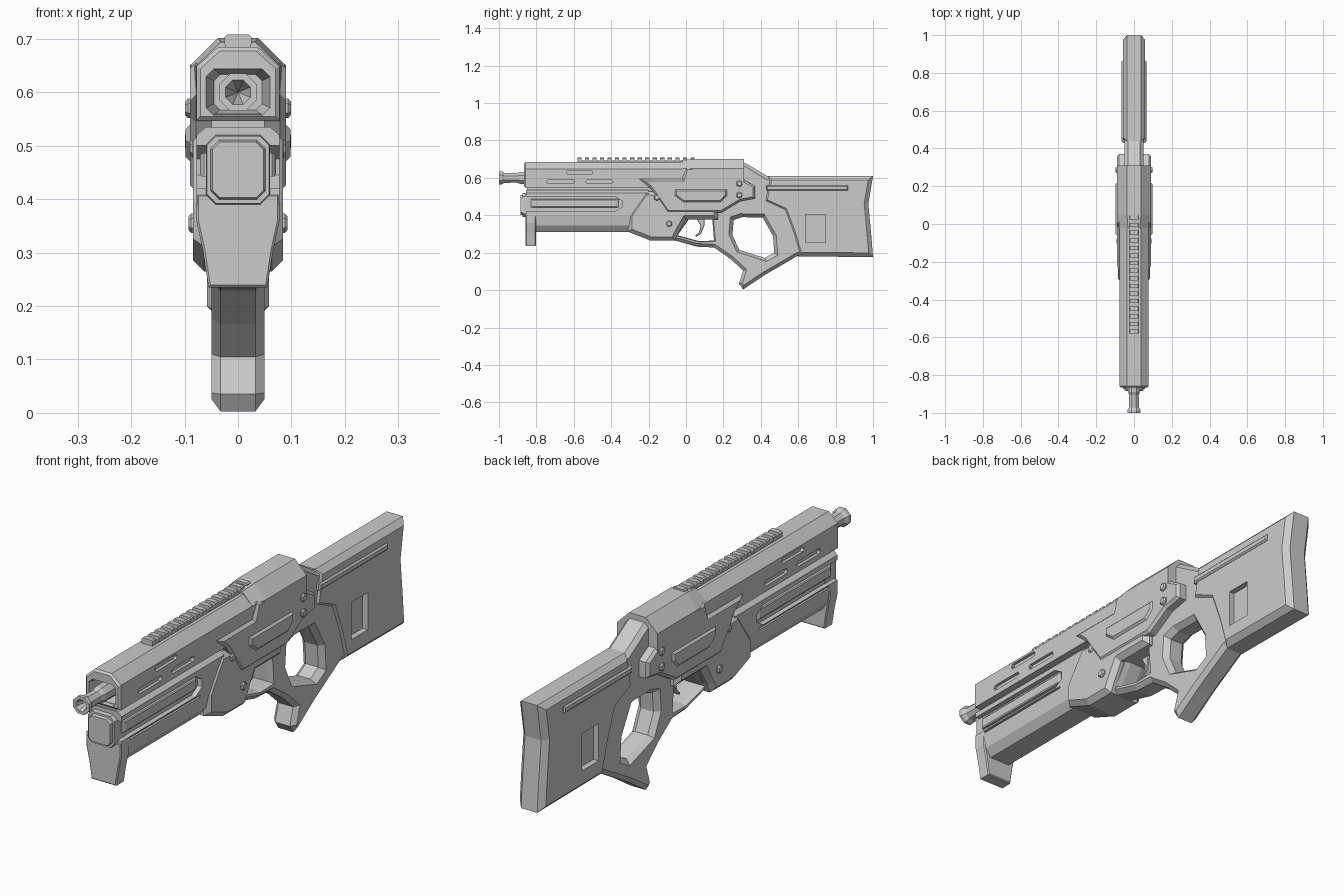
import bpy, bmesh, math


def finish(name, bm):
    bmesh.ops.recalc_face_normals(bm, faces=bm.faces[:])
    me = bpy.data.meshes.new(name)
    bm.to_mesh(me)
    bm.free()
    ob = bpy.data.objects.new(name, me)
    bpy.context.collection.objects.link(ob)
    return ob


def loft(name, pts, axis, sections, bevel=0):
    """Stack scaled copies of a profile along x (points are y,z) or y (points are x,z)."""
    ca = (min(p[0] for p in pts) + max(p[0] for p in pts)) / 2
    cb = (min(p[1] for p in pts) + max(p[1] for p in pts)) / 2
    bm = bmesh.new()
    rings = []
    for pos, s in sections:
        ring = []
        for a, b in pts:
            u, z = ca + (a - ca) * s, cb + (b - cb) * s
            ring.append(bm.verts.new((pos, u, z) if axis == 'x' else (u, pos, z)))
        rings.append(ring)
    n = len(pts)
    for r, q in zip(rings, rings[1:]):
        for i in range(n):
            bm.faces.new((r[i], r[(i + 1) % n], q[(i + 1) % n], q[i]))
    caps = [bm.faces.new(rings[0]), bm.faces.new(rings[-1])]
    bmesh.ops.recalc_face_normals(bm, faces=bm.faces[:])
    if bevel:
        edges = [e for f in caps for e in f.edges]
        bmesh.ops.bevel(bm, geom=edges, offset=bevel, offset_type='OFFSET',
                        segments=1, affect='EDGES', clamp_overlap=True)
    return finish(name, bm)


def slab(name, pts, half, bevel=0):
    return loft(name, pts, 'x', [(-half, 1), (half, 1)], bevel)


def bar(name, half_section, y0, y1, bevel=0):
    pts = half_section + [(-x, z) for x, z in reversed(half_section)]
    return loft(name, pts, 'y', [(y0, 1), (y1, 1)], bevel)


def lathe(name, pts, z, sides=8):
    bm = bmesh.new()
    rings = []
    for r, y in pts:
        if r == 0:
            rings.append([bm.verts.new((0, y, z))] * sides)
        else:
            rings.append([bm.verts.new((r * math.cos(t), y, z + r * math.sin(t)))
                          for t in [math.tau * (i + .5) / sides for i in range(sides)]])
    for r, q in zip(rings, rings[1:]):
        for i in range(sides):
            j = (i + 1) % sides
            bm.faces.new(list(dict.fromkeys((r[i], r[j], q[j], q[i]))))
    return finish(name, bm)


def rect(y0, y1, z0, z1, c=0.0):
    if not c:
        return [(y0, z0), (y1, z0), (y1, z1), (y0, z1)]
    return [(y0 + c, z0), (y1 - c, z0), (y1, z0 + c), (y1, z1 - c),
            (y1 - c, z1), (y0 + c, z1), (y0, z1 - c), (y0, z0 + c)]


def cut(ob, cutter):
    cutter.hide_render = True
    cutter.display_type = 'WIRE'
    cutter.hide_set(True)
    m = ob.modifiers.new('cut', 'BOOLEAN')
    m.operation, m.solver, m.object = 'DIFFERENCE', 'EXACT', cutter


def cut_sides(ob, pts, depth_x):
    for s in (-1, 1):
        cut(ob, loft('side_cutter', pts, 'x', [(s * depth_x, 1), (s * 0.13, 1)]))


# Upper housing with front cavity and vent slots
upper = bar('upper_housing', [(0.078, 0.547), (0.078, 0.648), (0.037, 0.685)],
            -0.865, 0.06, 0.008)
cut(upper, loft('cavity_cutter', rect(-0.06, 0.06, 0.556, 0.644, 0.015), 'y',
                [(-0.9, 1.06), (-0.865, 1), (-0.80, 0.75)]))
for y0, y1, z in [(-0.64, -0.5, 0.629), (-0.745, -0.595, 0.58), (-0.535, -0.39, 0.58)]:
    cut_sides(upper, rect(y0, y1, z - 0.011, z + 0.011, 0.008), 0.066)

# Raised rear top cover
loft('rear_cover', [(-0.09, 0.58), (0.09, 0.58), (0.09, 0.65), (0.037, 0.702),
                    (-0.037, 0.702), (-0.09, 0.65)], 'y',
     [(-0.02, 0.87), (0.05, 1), (0.31, 1)])

# Barrel with flared octagonal muzzle
lathe('barrel', [(0, -0.93), (0.025, -1), (0.038, -1), (0.038, -0.985), (0.029, -0.972),
                 (0.027, -0.905), (0.034, -0.89), (0.034, -0.78), (0, -0.78)], 0.6)

# Sight rail on top
bar('rail_base', [(0.024, 0.68), (0.024, 0.694)], -0.58, 0.045)
for i in range(16):
    y = -0.58 + i * 0.0402
    bar('rail_tooth', [(0.025, 0.69), (0.025, 0.703), (0.02, 0.708)], y, y + 0.022)

# Fore-end with side channels
forend = bar('forend', [(0.045, 0.312), (0.07, 0.345), (0.078, 0.4), (0.078, 0.52),
                        (0.06, 0.535)], -0.855, -0.2)
channel = [(-0.9, 0.42), (-0.38, 0.42), (-0.34, 0.445), (-0.34, 0.475), (-0.38, 0.5), (-0.9, 0.5)]
cut_sides(forend, channel, 0.058)
cut_sides(forend, rect(-0.8, -0.35, 0.408, 0.416), 0.07)
bar('forend_neck', [(0.05, 0.5), (0.05, 0.56)], -0.85, 0)
for s in (-1, 1):
    loft('channel_rib', rect(-0.83, -0.36, 0.442, 0.486), 'x',
         [(s * 0.05, 1), (s * 0.064, 1), (s * 0.071, 0.97)], 0.004)

# Octagonal front cap and downward front stop
loft('front_cap', rect(-0.06, 0.06, 0.39, 0.52, 0.018), 'y',
     [(-0.885, 0.8), (-0.873, 0.85), (-0.873, 0.97), (-0.86, 1), (-0.8, 1)])
bar('front_stop', [(0.055, 0.235), (0.066, 0.305), (0.078, 0.36), (0.078, 0.41)],
    -0.857, -0.803, 0.004)

# Receiver side plates
slab('receiver', [(-0.25, 0.595), (-0.02, 0.595), (0.0, 0.655), (0.31, 0.655), (0.31, 0.59),
                  (0.37, 0.555), (0.37, 0.49), (0.29, 0.475), (0.19, 0.415), (-0.1, 0.415),
                  (-0.19, 0.545)], 0.09, 0.011)
slab('receiver_side_panel', [(-0.06, 0.54), (0.22, 0.54), (0.22, 0.505), (0.185, 0.47),
                             (-0.015, 0.47), (-0.06, 0.505)], 0.098, 0.009)

# Lower receiver in front of the trigger
slab('lower_receiver', [(-0.31, 0.312), (-0.19, 0.265), (-0.06, 0.265), (-0.045, 0.3),
                        (0.0, 0.378), (0.17, 0.378), (0.17, 0.44), (-0.1, 0.52),
                        (-0.22, 0.53), (-0.31, 0.4)], 0.084, 0.02)

# Grip frame with trigger opening and thumbhole
frame = slab('grip_frame', [(0.27, 0.69), (0.32, 0.678), (0.44, 0.606), (0.7, 0.6), (0.7, 0.19),
                            (0.6, 0.185), (0.42, 0.08), (0.305, 0.003), (0.283, 0.035),
                            (0.305, 0.105), (0.24, 0.165), (0.15, 0.228), (0.06, 0.232),
                            (-0.07, 0.268), (-0.07, 0.45), (0.2, 0.52)], 0.05, 0.017)
flare = lambda w, k: [(-w - .05, k), (-w, k), (-w + .022, 1), (w - .022, 1), (w, k), (w + .05, k)]
thumbhole = [(0.255, 0.375), (0.3, 0.39), (0.41, 0.388), (0.465, 0.29), (0.472, 0.2),
             (0.42, 0.172), (0.285, 0.215), (0.248, 0.295)]
trigger_hole = [(0.02, 0.385), (0.14, 0.385), (0.15, 0.265), (0.07, 0.262), (-0.045, 0.293)]
cut(frame, loft('thumbhole_cutter', thumbhole, 'x', flare(0.05, 1.17)))
cut(frame, loft('trigger_hole_cutter', trigger_hole, 'x', flare(0.05, 1.08)))

# Trigger
slab('trigger', [(0.045, 0.4), (0.1, 0.4), (0.098, 0.345), (0.08, 0.3), (0.055, 0.285),
                 (0.05, 0.292), (0.07, 0.31), (0.078, 0.345)], 0.012, 0.003)

# Shoulder stock with side windows and long raised strips
stock = slab('stock', [(0.44, 0.61), (1.0, 0.61), (0.975, 0.46), (0.99, 0.3), (1.0, 0.177),
                       (0.6, 0.18), (0.565, 0.3), (0.52, 0.42), (0.41, 0.47)], 0.058, 0.022)
cut_sides(stock, rect(0.64, 0.745, 0.255, 0.405), 0.035)
cut_sides(frame, rect(0.64, 0.745, 0.255, 0.405), 0.035)
slab('stock_strip', rect(0.43, 0.866, 0.532, 0.56), 0.065, 0.006)

# Hexagonal bolts on both sides
for y, z, w in [(0.285, 0.57, 0.099), (0.285, 0.508, 0.099), (-0.155, 0.495, 0.09),
                (-0.09, 0.355, 0.093)]:
    hexagon = [(y + 0.018 * math.cos(t), z + 0.018 * math.sin(t))
               for t in [math.tau * (i + .5) / 6 for i in range(6)]]
    slab('bolt', hexagon, w, 0.005)
